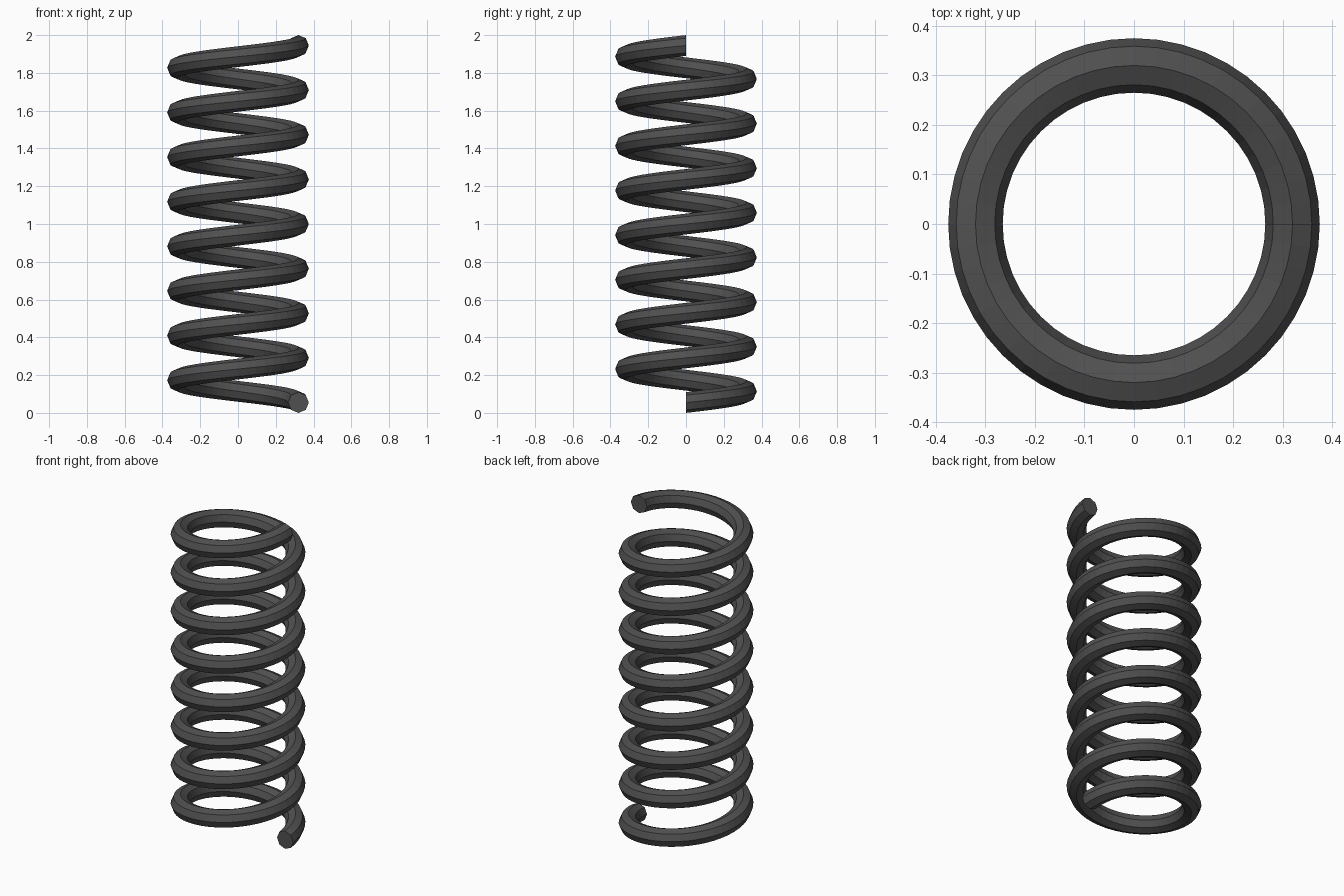
import bpy, bmesh
from math import pi, sin, cos

if "Cube" in bpy.data.objects:
    bpy.data.objects.remove(bpy.data.objects["Cube"])

COIL_R, WIRE_R = 0.32, 0.055
TURNS, STEPS, SIDES = 8, 48, 8
PITCH = (2.0 - 2 * WIRE_R) / TURNS

# Coil: an upright octagon swept up a helix
bm = bmesh.new()
rings = []
for i in range(TURNS * STEPS + 1):
    a = 2 * pi * i / STEPS
    z = WIRE_R + PITCH * i / STEPS
    ring = []
    for k in range(SIDES):
        t = 2 * pi * k / SIDES
        r = COIL_R + WIRE_R * cos(t)
        ring.append(bm.verts.new((r * cos(a), r * sin(a), z + WIRE_R * sin(t))))
    rings.append(ring)
for lo, hi in zip(rings, rings[1:]):
    for k in range(SIDES):
        n = (k + 1) % SIDES
        bm.faces.new((lo[k], lo[n], hi[n], hi[k]))

# Flat end caps
bm.faces.new(rings[0])
bm.faces.new(rings[-1])
bmesh.ops.recalc_face_normals(bm, faces=bm.faces)

mesh = bpy.data.meshes.new("coil_spring")
bm.to_mesh(mesh)
bm.free()
spring = bpy.data.objects.new("coil_spring", mesh)
bpy.context.collection.objects.link(spring)

# Dark steel
steel = bpy.data.materials.new("dark_steel")
steel.diffuse_color = (0.08, 0.08, 0.08, 1)
steel.use_nodes = True
steel.node_tree.nodes["Principled BSDF"].inputs["Base Color"].default_value = steel.diffuse_color
mesh.materials.append(steel)
